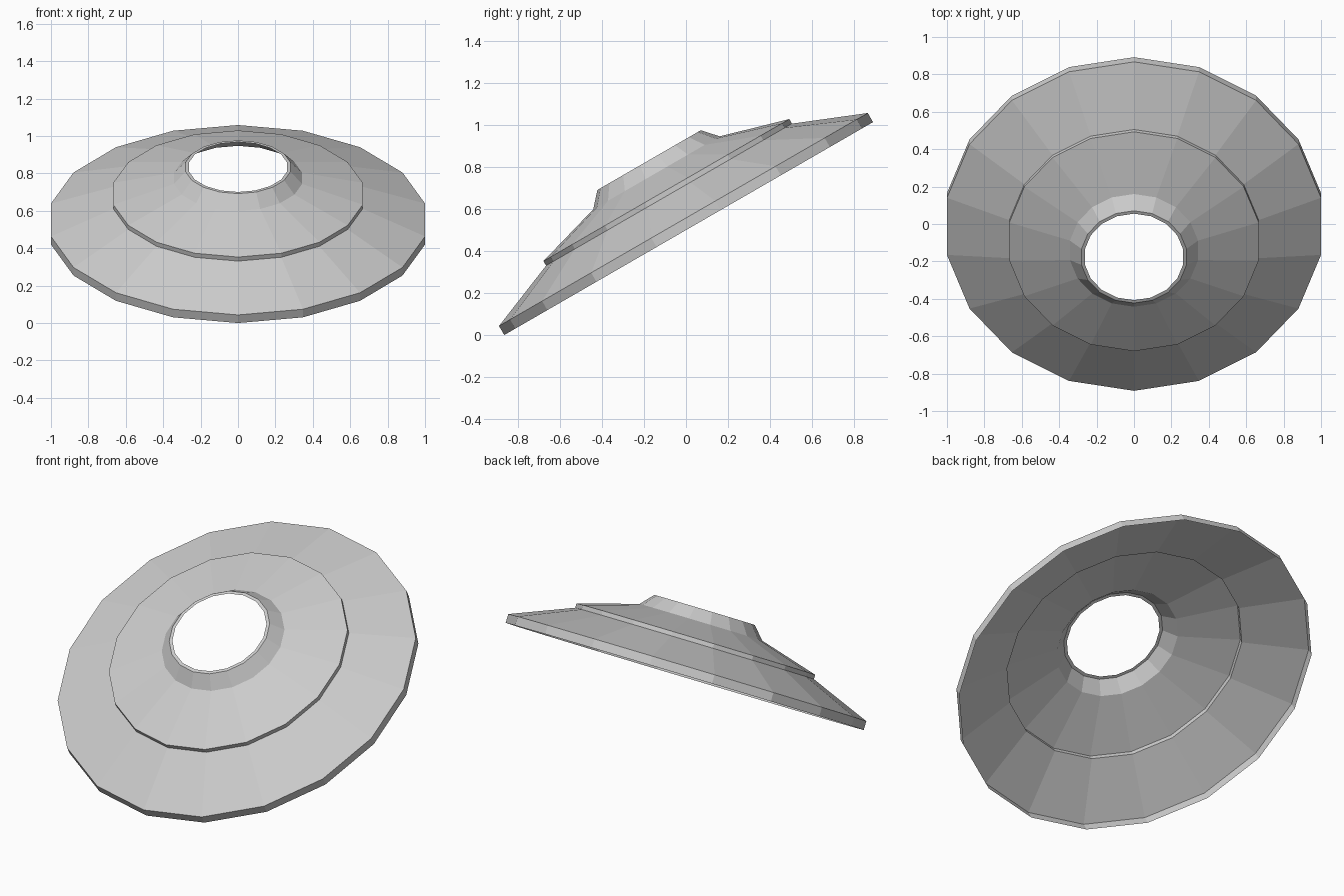
import bpy, bmesh, math
from mathutils import Matrix, Vector

if "Cube" in bpy.data.objects:
    bpy.data.objects.remove(bpy.data.objects["Cube"])

SIDES = 18
TILT = math.radians(30)
RIM = 1 / math.cos(math.pi / SIDES)   # flats of the rim reach x = +-1
WALL = 0.05

# (radius, height) from the hole lip out to the bottom of the rim wall
profile = [(0.267, 0.377), (0.285, 0.377), (0.348, 0.307), (0.677, 0.212),
           (0.677, 0.187), (RIM, WALL), (RIM, 0.0)]


def lathe(name, points, sides):
    """Revolve an open profile around z as a thin flat-shaded shell."""
    bm = bmesh.new()
    verts = [bm.verts.new((0, r, h)) for r, h in points]
    edges = [bm.edges.new(pair) for pair in zip(verts, verts[1:])]
    bmesh.ops.spin(bm, geom=verts + edges, cent=(0, 0, 0), axis=(0, 0, 1),
                   angle=math.tau, steps=sides, use_duplicate=False)
    bmesh.ops.remove_doubles(bm, verts=bm.verts, dist=1e-4)
    # make faces point outward / upward
    bm.normal_update()
    for f in bm.faces:
        c = f.calc_center_median()
        if f.normal.dot(Vector((c.x, c.y, 1))) < 0:
            f.normal_flip()
    mesh = bpy.data.meshes.new(name)
    bm.to_mesh(mesh)
    bm.free()
    obj = bpy.data.objects.new(name, mesh)
    bpy.context.collection.objects.link(obj)
    return obj


# Stepped conical shade, tipped so the back is raised and resting on its front
shade = lathe("tilted_shade", profile, SIDES)
shade.data.transform(Matrix.Translation((0, WALL * math.sin(TILT) / 2, RIM * math.sin(TILT)))
                     @ Matrix.Rotation(TILT, 4, 'X'))
